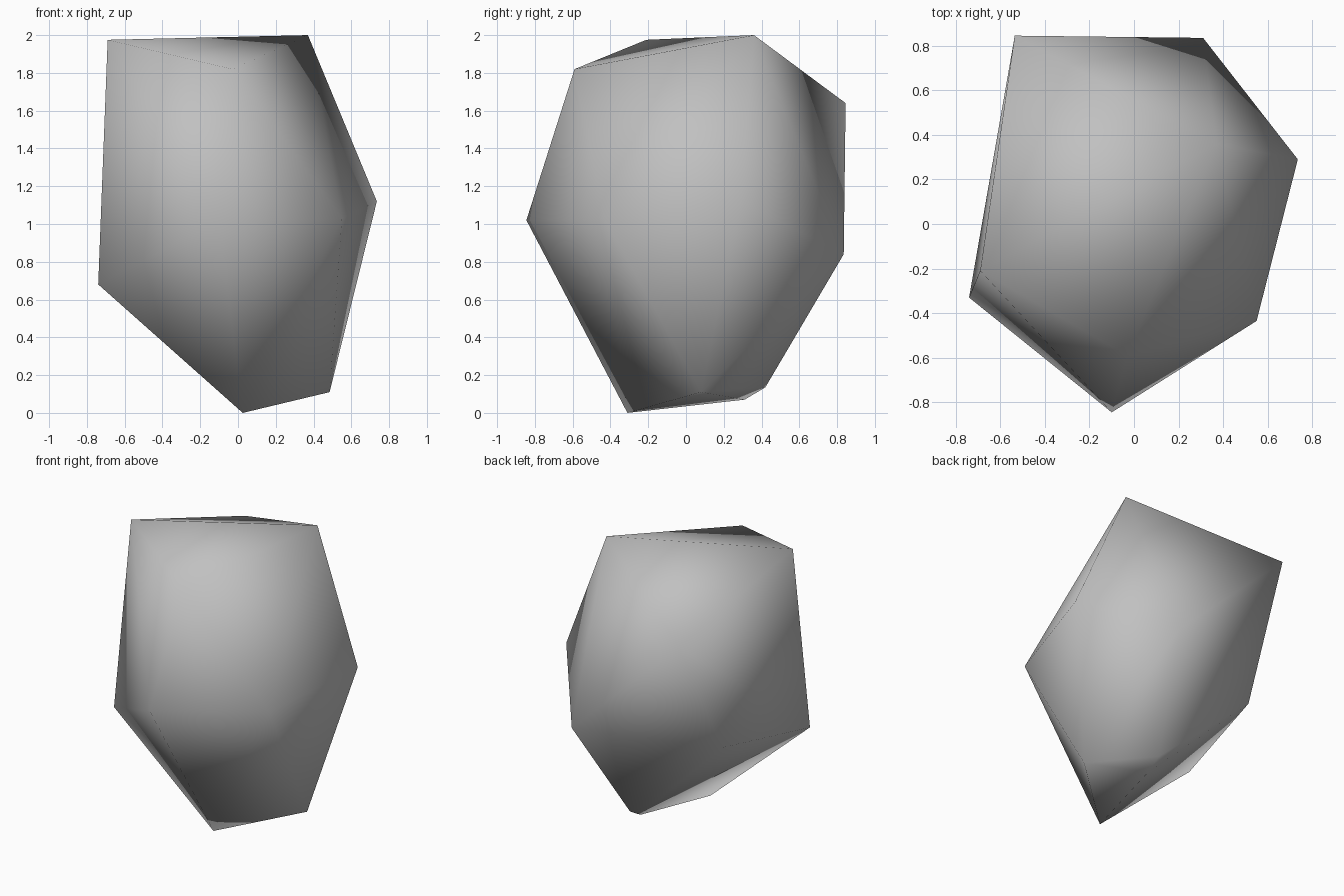
import bpy
import bmesh

cube = bpy.data.objects.get("Cube")
if cube:
    bpy.data.objects.remove(cube, do_unlink=True)

# Plain grey stone
stone = bpy.data.materials.new("stone_grey")
stone.use_nodes = True
grey = (0.53, 0.53, 0.53, 1.0)
stone.diffuse_color = grey
shader = next(n for n in stone.node_tree.nodes if n.type == 'BSDF_PRINCIPLED')
shader.inputs["Base Color"].default_value = grey
shader.inputs["Roughness"].default_value = 0.9

# Corner points of the rock, grouped by height
crown = [(-0.69, -0.21, 1.975), (0.37, 0.36, 2.0),
         (-0.03, -0.59, 1.82), (-0.535, 0.845, 1.64)]
waist = [(0.735, 0.29, 1.12), (0.55, -0.435, 1.03), (-0.10, -0.845, 1.02),
         (0.31, 0.835, 0.84), (-0.59, 0.44, 0.79), (-0.74, -0.33, 0.68)]
foot = [(0.145, 0.42, 0.135), (0.485, 0.08, 0.11),
        (0.14, 0.31, 0.07), (0.025, -0.31, 0.0)]

# Wrap the corners in a tight convex skin
bm = bmesh.new()
for corner in crown + waist + foot:
    bm.verts.new(corner)
bmesh.ops.convex_hull(bm, input=bm.verts[:])
bmesh.ops.delete(bm, geom=[v for v in bm.verts if not v.link_faces], context='VERTS')
bmesh.ops.triangulate(bm, faces=bm.faces[:])
bmesh.ops.recalc_face_normals(bm, faces=bm.faces[:])
for face in bm.faces:
    face.smooth = True

mesh = bpy.data.meshes.new("rock")
bm.to_mesh(mesh)
bm.free()
mesh.materials.append(stone)
rock = bpy.data.objects.new("rock", mesh)
bpy.context.collection.objects.link(rock)
